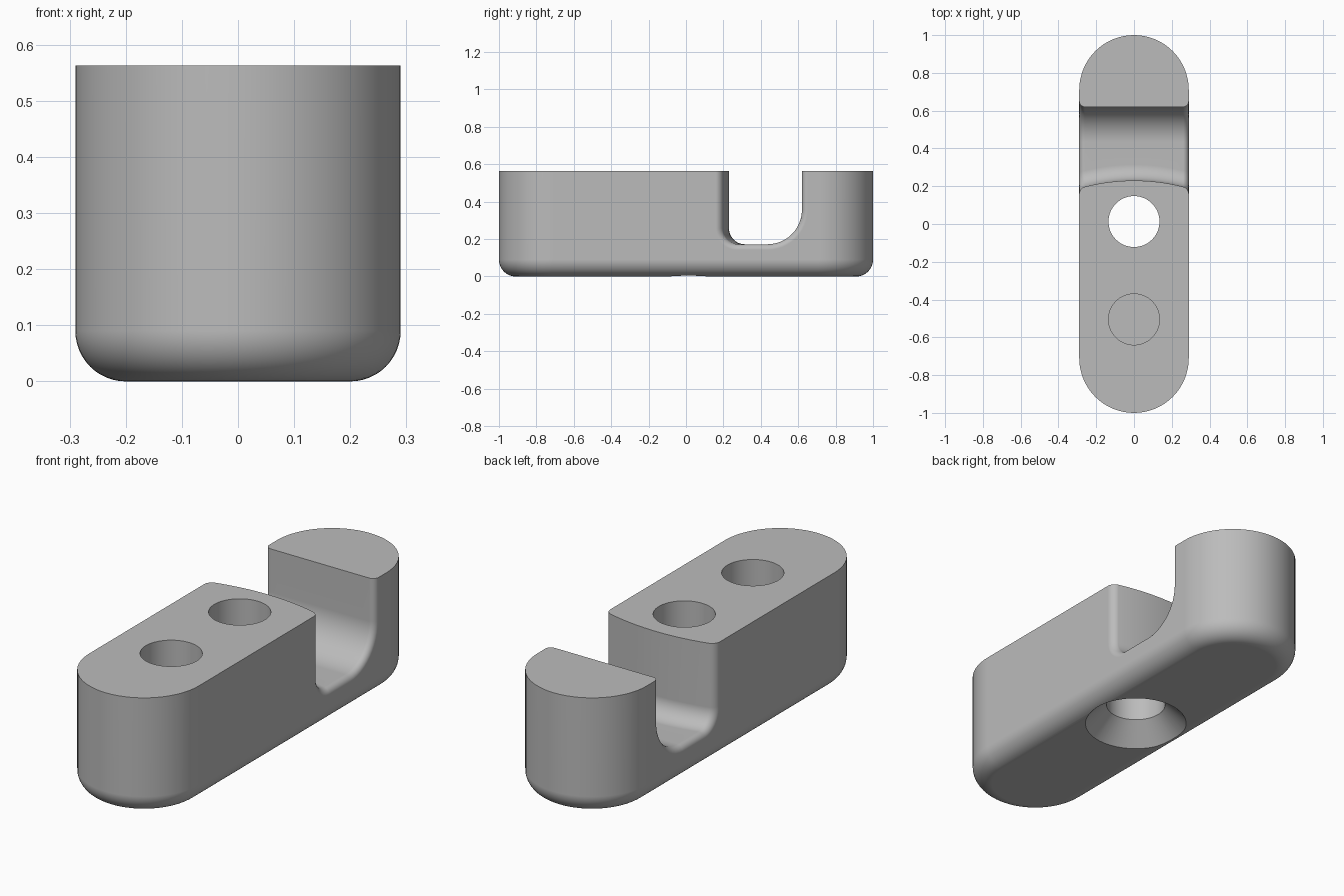
import bpy, bmesh, math

if "Cube" in bpy.data.objects:
    bpy.data.objects.remove(bpy.data.objects["Cube"])

W, H, L = 0.29, 0.563, 1.0      # half width, height, half length
FILLET = 0.09                   # rounding of the bottom rim

grey = bpy.data.materials.new("plain grey")
grey.diffuse_color = (0.5, 0.5, 0.5, 1)
grey.use_nodes = True
grey.node_tree.nodes["Principled BSDF"].inputs["Base Color"].default_value = grey.diffuse_color


def loft(name, rings):
    """Closed solid through rings that share one point count."""
    bm = bmesh.new()
    loops = [[bm.verts.new(p) for p in ring] for ring in rings]
    n = len(loops[0])
    for a, b in zip(loops, loops[1:]):
        for i in range(n):
            j = (i + 1) % n
            bm.faces.new((a[i], a[j], b[j], b[i]))
    bm.faces.new(loops[0])
    bm.faces.new(loops[-1])
    bmesh.ops.recalc_face_normals(bm, faces=bm.faces)
    mesh = bpy.data.meshes.new(name)
    bm.to_mesh(mesh)
    bm.free()
    obj = bpy.data.objects.new(name, mesh)
    bpy.context.collection.objects.link(obj)
    mesh.materials.append(grey)
    return obj


def stadium(r, z, n=32):
    c = L - W
    pts = [(i, c) for i in range(n + 1)] + [(i + n, -c) for i in range(n + 1)]
    return [(r * math.cos(math.pi * i / n), y + r * math.sin(math.pi * i / n), z)
            for i, y in pts]


def circle(y, r, z, n=64):
    return [(r * math.cos(2 * math.pi * i / n), y + r * math.sin(2 * math.pi * i / n), z)
            for i in range(n)]


def slot_section(x, n=12):
    """Hook slot profile at x; it flares near the sides to round the edges."""
    r = 0.03
    t = max(0.0, min(r, abs(x) - (W - r)))
    d = r - math.sqrt(r * r - t * t)
    xc = min(abs(x), W)
    near = 0.23 - (1.05 - math.sqrt(1.05 ** 2 - xc ** 2)) - d
    far, floor = 0.62 + d, 0.172 - d
    ra, rb = 0.085 + d, 0.185 + d
    pts = [(near, H + 0.1)]
    for i in range(n + 1):
        a = math.pi + math.pi / 2 * i / n
        pts.append((near + ra + ra * math.cos(a), floor + ra + ra * math.sin(a)))
    for i in range(n + 1):
        a = 1.5 * math.pi + math.pi / 2 * i / n
        pts.append((far - rb + rb * math.cos(a), floor + rb + rb * math.sin(a)))
    pts.append((far, H + 0.1))
    return [(x, y, z) for y, z in pts]


# Main body: rounded bar with a filleted bottom rim
rings = []
for i in range(13):
    a = math.pi / 2 * i / 12
    rings.append(stadium(W - FILLET + FILLET * math.sin(a), FILLET * (1 - math.cos(a))))
rings.append(stadium(W, H))
body = loft("hook_body", rings)

# Hook slot stations across the width
half = [W * 0.9 * i / 8 for i in range(1, 9)]
half += [W - 0.03 + 0.03 * math.sin(math.pi / 2 * i / 8) for i in range(1, 9)] + [W + 0.05]
stations = [-x for x in reversed(half)] + [0.0] + half
slot = loft("slot_cutter", [slot_section(x) for x in sorted(stations)])

# Countersunk through hole and blind hole
screw = loft("screw_hole_cutter", [circle(0.013, 0.283, -0.05), circle(0.013, 0.135, 0.098),
                                   circle(0.013, 0.135, H + 0.1)])
blind = loft("blind_hole_cutter", [circle(-0.505, 0.135, 0.17), circle(-0.505, 0.135, H + 0.1)])

bpy.context.view_layer.objects.active = body
body.select_set(True)
for cutter in (slot, screw, blind):
    mod = body.modifiers.new(cutter.name, 'BOOLEAN')
    mod.operation, mod.solver, mod.object = 'DIFFERENCE', 'EXACT', cutter
    bpy.ops.object.modifier_apply(modifier=mod.name)
    bpy.data.objects.remove(cutter)

# Smooth rounded surfaces, crisp cut edges
bpy.ops.object.shade_smooth_by_angle(angle=math.radians(35))
weighted = body.modifiers.new("weighted_normals", 'WEIGHTED_NORMAL')
weighted.keep_sharp = True
